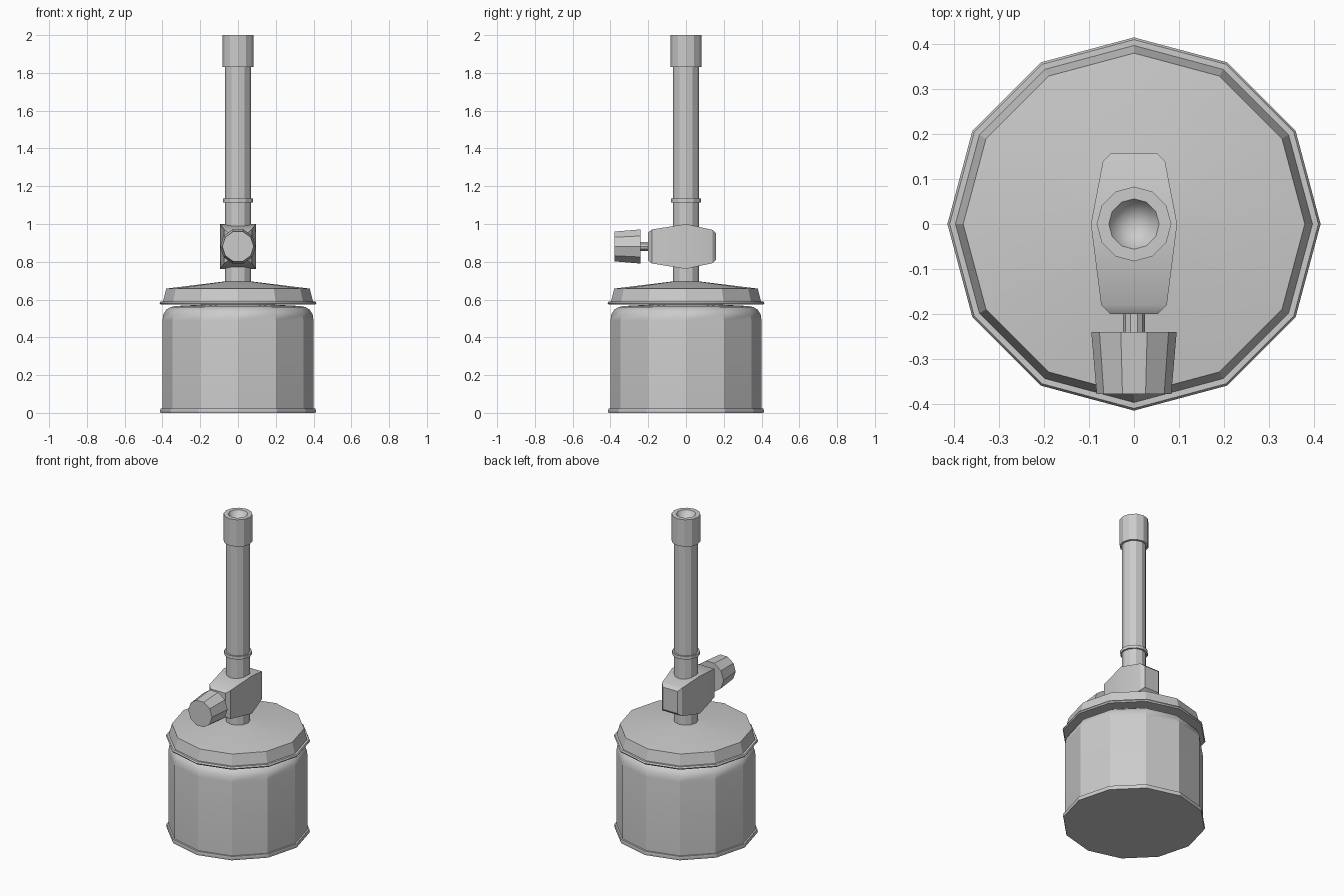
import bpy, bmesh, math
from mathutils import Matrix

if "Cube" in bpy.data.objects:
    bpy.data.objects.remove(bpy.data.objects["Cube"])


def finish(bm, name):
    bmesh.ops.recalc_face_normals(bm, faces=bm.faces)
    mesh = bpy.data.meshes.new(name)
    bm.to_mesh(mesh)
    bm.free()
    ob = bpy.data.objects.new(name, mesh)
    bpy.context.collection.objects.link(ob)
    bpy.ops.object.select_all(action='DESELECT')
    bpy.context.view_layer.objects.active = ob
    ob.select_set(True)
    bpy.ops.object.shade_smooth_by_angle(angle=math.radians(28))
    return ob


def skin(bm, rings):
    # bridge consecutive vertex rings; single-vertex rings become fans
    for a, b in zip(rings, rings[1:]):
        n = max(len(a), len(b))
        for i in range(n):
            j = (i + 1) % n
            if len(a) == 1:
                bm.faces.new((a[0], b[i], b[j]))
            elif len(b) == 1:
                bm.faces.new((a[i], a[j], b[0]))
            else:
                bm.faces.new((a[i], a[j], b[j], b[i]))


def lathe(name, profile, sides=12, matrix=None):
    bm = bmesh.new()
    rings = []
    for r, z in profile:
        if r == 0:
            rings.append([bm.verts.new((0, 0, z))])
        else:
            rings.append([bm.verts.new((r * math.cos(i * math.tau / sides),
                                        r * math.sin(i * math.tau / sides), z))
                          for i in range(sides)])
    skin(bm, rings)
    if matrix:
        bm.transform(matrix)
    return finish(bm, name)


# gas canister with bottom rim and rounded shoulder
lathe("canister", [(0, 0), (0.41, 0), (0.413, 0.01), (0.41, 0.024), (0.4, 0.024),
                   (0.4, 0.49), (0.395, 0.522), (0.38, 0.546), (0.358, 0.56),
                   (0.33, 0.566), (0, 0.582)])

# lid with flange
lathe("lid", [(0, 0.573), (0.41, 0.573), (0.415, 0.581), (0.41, 0.59), (0.397, 0.59),
              (0.38, 0.658), (0.07, 0.696), (0, 0.696)])

# burner tube, ring and hollow nozzle
lathe("burner_tube", [(0, 0.69), (0.07, 0.69), (0.07, 1.115), (0.08, 1.115),
                      (0.08, 1.135), (0.07, 1.135), (0.07, 1.83), (0.083, 1.83),
                      (0.083, 2.0), (0.056, 2.0), (0, 1.9)])

# valve block: rectangular sections along y (y, half width, half height)
bm = bmesh.new()
cz = 0.881
rings = [[bm.verts.new((sx * w, y, cz + sz * h))
          for sx, sz in ((-1, -1), (1, -1), (1, 1), (-1, 1))]
         for y, w, h in ((-0.2, 0.053, 0.075), (-0.18, 0.073, 0.09), (0, 0.096, 0.119),
                         (0.14, 0.069, 0.088), (0.158, 0.051, 0.07))]
skin(bm, rings)
bm.faces.new(rings[0])
bm.faces.new(rings[-1])
finish(bm, "valve_block")

# control knob and its spindle, pointing to the front
front = Matrix.Translation((0, 0, cz)) @ Matrix.Rotation(math.pi / 2, 4, 'X')
lathe("knob_spindle", [(0, 0.19), (0.024, 0.19), (0.024, 0.25), (0, 0.25)], 10, front)
lathe("control_knob", [(0, 0.24), (0.095, 0.24), (0.083, 0.378), (0, 0.378)], 10, front)
